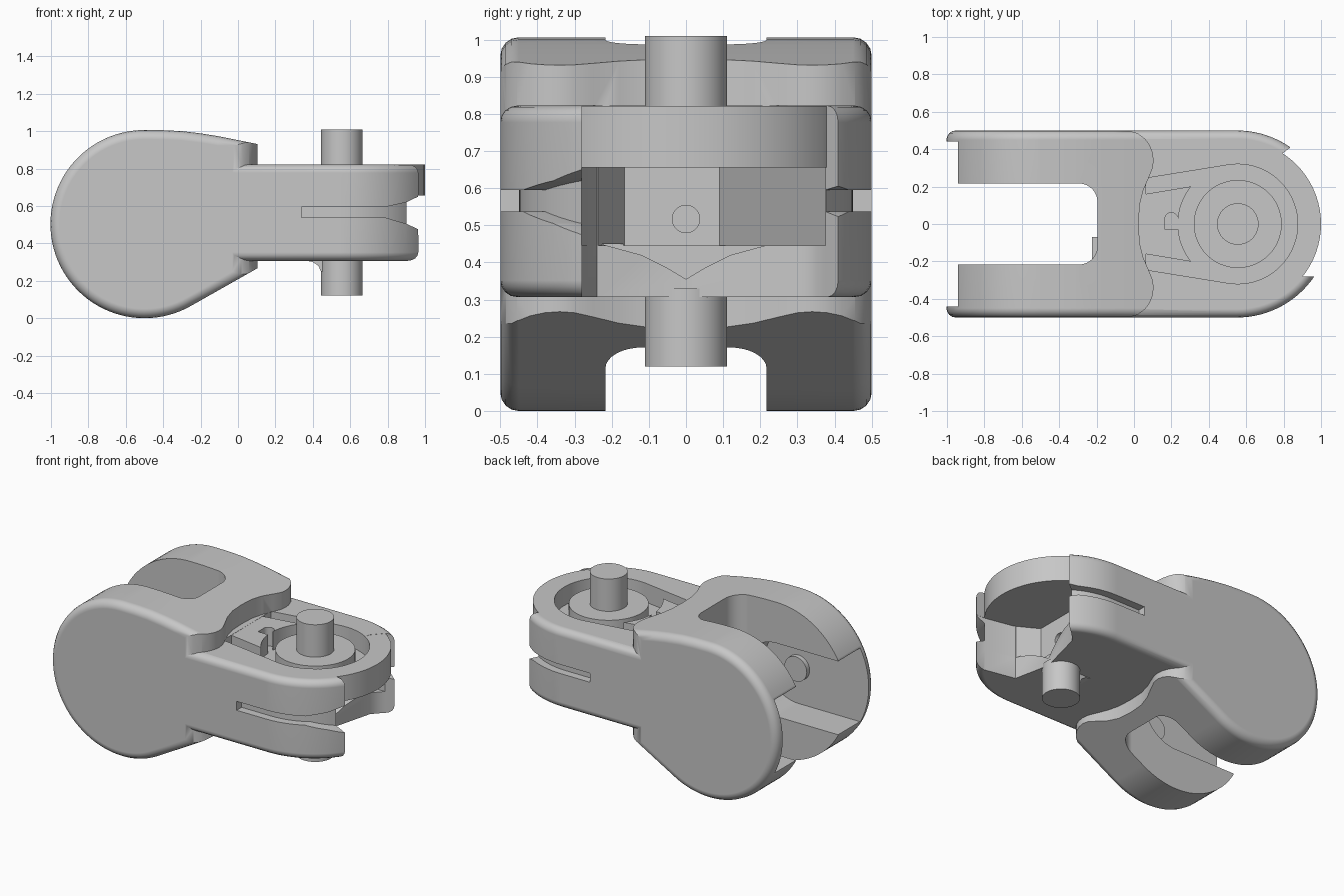
import bpy, bmesh, math

cube = bpy.data.objects.get("Cube")
if cube:
    bpy.data.objects.remove(cube, do_unlink=True)

grey = bpy.data.materials.new("plain_grey")
grey.use_nodes = True
COLOUR = (0.57, 0.57, 0.57, 1)
grey.diffuse_color = COLOUR
grey.node_tree.nodes["Principled BSDF"].inputs["Base Color"].default_value = COLOUR


def prism(name, pts, axis, lo, hi, bevel=0):
    """Extrude a 2D outline along an axis, optionally rounding the cap edges."""
    place = {"x": lambda a, b, h: (h, a, b),
             "y": lambda a, b, h: (a, h, b),
             "z": lambda a, b, h: (a, b, h)}[axis]
    bm = bmesh.new()
    low = [bm.verts.new(place(a, b, lo)) for a, b in pts]
    high = [bm.verts.new(place(a, b, hi)) for a, b in pts]
    caps = [bm.faces.new(low), bm.faces.new(high)]
    n = len(pts)
    for i in range(n):
        j = (i + 1) % n
        bm.faces.new((low[i], low[j], high[j], high[i]))
    bmesh.ops.recalc_face_normals(bm, faces=bm.faces)
    if bevel:
        edges = [e for f in caps for e in f.edges]
        bmesh.ops.bevel(bm, geom=edges, offset=bevel, segments=4, profile=0.5,
                        affect="EDGES", clamp_overlap=True)
    mesh = bpy.data.meshes.new(name)
    bm.to_mesh(mesh)
    bm.free()
    mesh.materials.append(grey)
    obj = bpy.data.objects.new(name, mesh)
    bpy.context.collection.objects.link(obj)
    return obj


def arc(cx, cy, r, start, end, n):
    return [(cx + r * math.cos(math.radians(start + (end - start) * i / n)),
             cy + r * math.sin(math.radians(start + (end - start) * i / n)))
            for i in range(n + 1)]


def circle(cx, cy, r, n=48):
    return arc(cx, cy, r, 0, 360, n)[:-1]


def rect(a, b, c, d):
    return [(a, b), (c, b), (c, d), (a, d)]


def activate(obj):
    bpy.ops.object.select_all(action="DESELECT")
    obj.select_set(True)
    bpy.context.view_layer.objects.active = obj


def combine(target, operation, other):
    """Apply a boolean and throw the second solid away."""
    mod = target.modifiers.new("solid", "BOOLEAN")
    mod.operation = operation
    mod.solver = "EXACT"
    mod.object = other
    activate(target)
    bpy.ops.object.modifier_apply(modifier=mod.name)
    bpy.data.objects.remove(other, do_unlink=True)


def smooth(obj):
    """Smooth rounded parts, keep edges sharp and broad faces flat."""
    activate(obj)
    bpy.ops.object.shade_smooth_by_angle(angle=math.radians(30))
    mod = obj.modifiers.new("flat_faces", "WEIGHTED_NORMAL")
    mod.keep_sharp = True
    mod.weight = 100


PX = 0.555   # pin axis
FX = -0.5    # fork axis

# Rounded fork block with a wavy shoulder
teardrop = arc(FX, 0.503, 0.503, -60, -270, 56) + [
    (-0.4, 1.005), (-0.3, 1.0), (-0.2, 0.988), (-0.1, 0.972), (0, 0.952),
    (0.15, 0.922), (0.15, 0.293)]
body = prism("link_body", teardrop, "y", -0.5, 0.5, 0.05)
half = [(0.03, 0.1), (0.05, 0.18), (0.08, 0.25), (0.1, 0.3), (0.105, 0.34), (0.1, 0.38),
        (0.085, 0.42), (0.06, 0.455), (0.02, 0.485), (-0.03, 0.5), (-0.05, 0.6)]
shoulder = [(x, -y) for x, y in reversed(half)] + [(0.025, 0)] + half
combine(body, "INTERSECT", prism("shoulder_cut", shoulder + [(-2, 0.6), (-2, -0.6)],
                                 "z", -1, 2))


def stadium(r):
    return arc(0.55, 0, r, -90, 90, 48) + [(-0.1, r), (-0.1, -r)]


# Front housing with rounded rim, and its open mouth
housing = prism("housing", stadium(0.5), "z", 0.307, 0.822, 0.045)
mouth = [(0.7, -0.24), (0.9, -0.28), (1.2, -0.28), (1.2, 0.44), (0.86, 0.427), (0.79, 0.375),
         (0.73, 0.31), (0.65, 0)]
combine(housing, "DIFFERENCE", prism("mouth_cut", mouth, "z", 0, 1))
combine(housing, "UNION", prism("cap", circle(0.55, 0, 0.45, 72), "z", 0.655, 0.821))
combine(body, "UNION", housing)


def slot(end):
    r = 0.1
    return ([(-1.3, -0.217)] + arc(end - r, -0.217 + r, r, -90, 0, 8)
            + arc(end - r, 0.217 - r, r, 0, 90, 8) + [(-1.3, 0.217)])


# Shallow side grooves flaring towards the tip
groove = prism("side_groove", [(0.34, 0.537), (0.79, 0.537), (0.9, 0.505), (0.97, 0.472),
                               (1.1, 0.472), (1.1, 0.653), (0.97, 0.653), (0.9, 0.62),
                               (0.79, 0.595), (0.34, 0.595)], "y", -0.6, 0.6)
combine(groove, "DIFFERENCE", prism("groove_core", stadium(0.449), "z", 0.2, 0.9))

cuts = [
    groove,
    # Fork slots, inner channel and trimmed lips
    prism("fork_channel", [(-1.3, 0.265)] + arc(FX, 0.503, 0.238, -90, 90, 32) + [(-1.3, 0.741)],
          "y", -0.44, 0.44),
    prism("upper_slot", slot(-0.195), "z", 0.45, 1.3),
    prism("lower_slot", slot(-0.065), "z", -0.3, 0.47),
    prism("lip_trim", rect(-1.3, -0.1, -0.94, 1.1), "y", -0.441, 0.441),
    # Front cavity, valley in its floor and the blind hole behind it
    prism("front_cavity", [(0.57, -0.165), (0.71, -0.2425), (0.9, -0.281), (1.2, -0.281),
                           (1.2, 0.376), (0.37, 0.376), (0.57, 0.09)], "z", 0.445, 0.656),
    prism("floor_valley", [(0, 0.355), (0.05, 0.385), (0.12, 0.42), (0.23, 0.45),
                           (-0.23, 0.45), (-0.12, 0.42), (-0.05, 0.385)], "x", 0.575, 0.9),
    prism("blind_hole", circle(0, 0.517, 0.037, 24), "x", 0.3, 0.7),
    # Teardrop pocket in the top
    prism("top_pocket", arc(PX, 0, 0.32, -100, 100, 40) + [(0.065, 0.245), (0.065, -0.245)],
          "z", 0.7, 0.8225),
]
for cut in cuts:
    combine(body, "DIFFERENCE", cut)
smooth(body)

# Raised island inside the pocket, with a keyhole
island = prism("pocket_island", [(0.0, -0.15)] + arc(PX, 0, 0.32, 219, 141, 16) + [(0.0, 0.15)],
               "z", 0.68, 0.821)
combine(island, "DIFFERENCE", prism("keyhole_slot", rect(0.165, -0.03, 0.3, 0.02), "z", 0.6, 0.9))
combine(island, "DIFFERENCE", prism("keyhole_eye", circle(0.2, 0.025, 0.036, 20), "z", 0.6, 0.9))
smooth(island)

# Pivot pin, boss and supporting rib
smooth(prism("pin_boss", circle(PX, 0, 0.235, 64), "z", 0.68, 0.8))
smooth(prism("upper_pin", circle(PX, 0, 0.111), "z", 0.69, 1.01))
smooth(prism("lower_pin", circle(PX, 0, 0.111), "z", 0.12, 0.33))
rib = [(0.34, 0.33), (0.36, 0.308), (0.4, 0.3), (0.43, 0.28), (0.443, 0.25), (0.5, 0.25), (0.5, 0.33)]
smooth(prism("pin_rib", rib, "y", -0.04, 0.04))

# Small stop tab at the end of the fork slot
smooth(prism("stop_tab", rect(-0.225, -0.217, -0.18, -0.07), "z", 0.46, 0.65))

# Pivot bosses on the inner cheeks
for side, name in ((1, "left_pivot"), (-1, "right_pivot")):
    lo, hi = sorted((side * 0.41, side * 0.46))
    smooth(prism(name, circle(FX, 0.5, 0.08, 32), "y", lo, hi))
